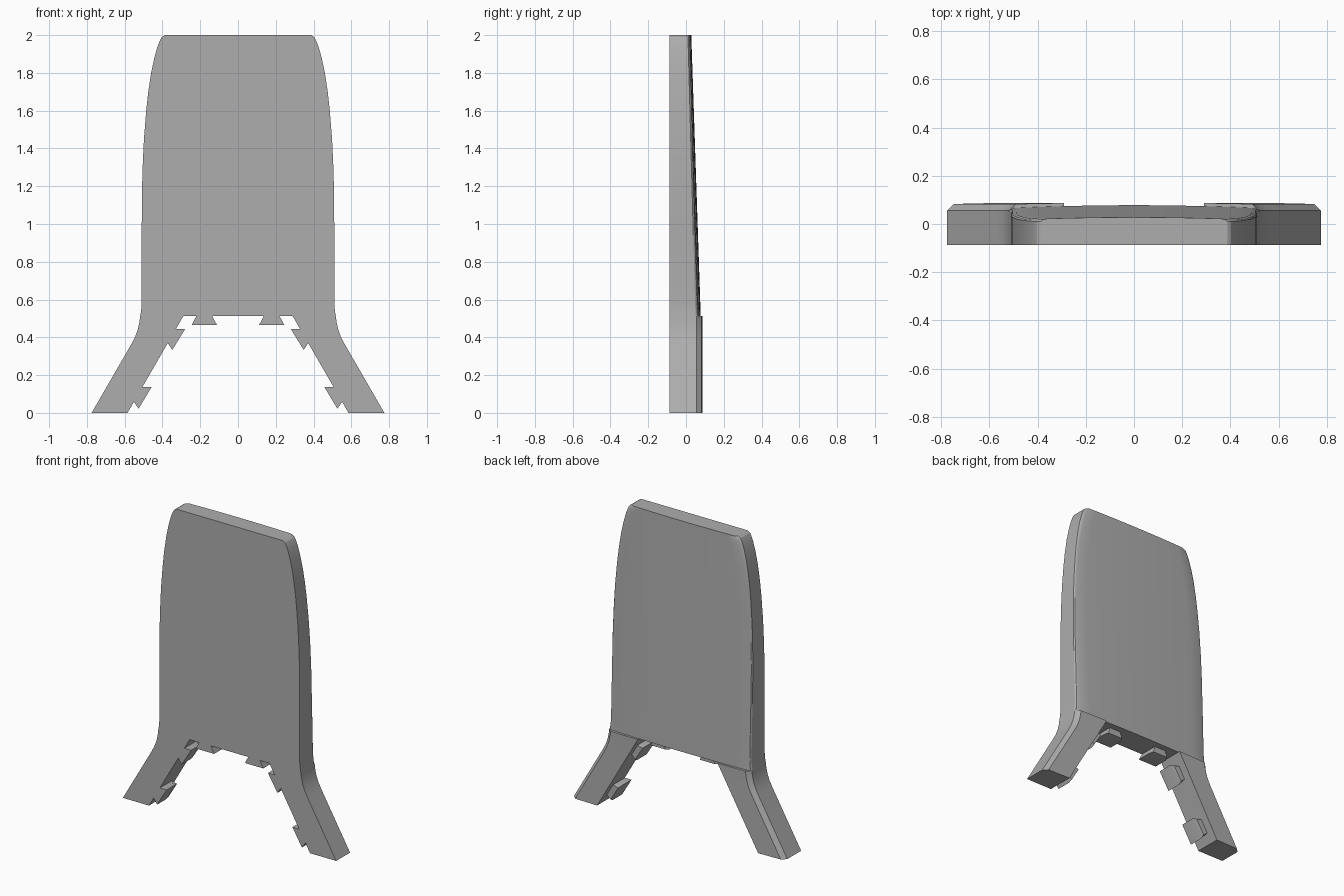
import bpy, bmesh, math

if "Cube" in bpy.data.objects:
    bpy.data.objects.remove(bpy.data.objects["Cube"])

FRONT = -0.088
SPLIT = 0.512          # height where the legs meet the panel

grey = bpy.data.materials.new("mid grey")
grey.diffuse_color = (0.42, 0.42, 0.42, 1)
grey.use_nodes = True
grey.node_tree.nodes["Principled BSDF"].inputs["Base Color"].default_value = grey.diffuse_color


def loft(name, rings):
    """Skin a stack of closed rings and cap both ends."""
    bm = bmesh.new()
    rows = [[bm.verts.new(p) for p in ring] for ring in rings]
    n = len(rows[0])
    for a, b in zip(rows, rows[1:]):
        for i in range(n):
            j = (i + 1) % n
            bm.faces.new((a[i], a[j], b[j], b[i]))
    bm.faces.new(rows[0])
    bm.faces.new(rows[-1])
    bmesh.ops.recalc_face_normals(bm, faces=bm.faces)
    me = bpy.data.meshes.new(name)
    bm.to_mesh(me)
    bm.free()
    ob = bpy.data.objects.new(name, me)
    bpy.context.collection.objects.link(ob)
    me.materials.append(grey)
    bpy.context.view_layer.objects.active = ob
    ob.select_set(True)
    bpy.ops.object.shade_smooth_by_angle(angle=math.radians(25))
    ob.select_set(False)
    return ob


# Back panel: tapering thickness, gently crowned back, softened side edges
outline = [(SPLIT, 0.518), (0.54, 0.513), (0.58, 0.51), (0.9, 0.51), (1.15, 0.509),
           (1.3, 0.505), (1.45, 0.498), (1.6, 0.486), (1.7, 0.475), (1.8, 0.460),
           (1.88, 0.443), (1.94, 0.426), (1.975, 0.412), (1.99, 0.403), (2.0, 0.388)]
rings = []
for z, w in outline:
    k = (z - SPLIT) / (2 - SPLIT)
    crest = 0.078 - 0.050 * k
    ring = [(-w, FRONT, z), (w, FRONT, z)]
    ring += [(w, crest - 0.028 + 0.01 * k, z), (w - 0.006, crest - 0.018 + 0.005 * k, z)]
    for i in range(13):
        x = (w - 0.02) * (1 - i / 6)
        ring.append((x, crest - 0.012 * (x / 0.5) ** 2, z))
    ring += [(-w + 0.006, crest - 0.018 + 0.005 * k, z), (-w, crest - 0.028 + 0.01 * k, z)]
    rings.append(ring)
loft("back_panel", rings)

# Splayed legs, bevelled along the outer back edge
leg_outer = [(0, 0.775), (0.36, 0.567), (0.40, 0.546), (0.44, 0.531), (0.48, 0.522), (SPLIT, 0.518)]
for s, side in ((1, "right"), (-1, "left")):
    rings = []
    for z, x in leg_outer:
        inner = 0.585 - 0.577 * z
        rings.append([(s * inner, FRONT, z), (s * inner, 0.087, z),
                      (s * (x - 0.028), 0.083, z), (s * x, 0.056, z), (s * x, FRONT, z)])
    loft(side + "_leg", rings)

    # Dovetail tabs: two on the leg, one under the panel
    tabs = {
        "upper_leg_tab": [(0.332, 0.445), (0.279, 0.445), (0.348, 0.333), (0.374, 0.373)],
        "lower_leg_tab": [(0.510, 0.137), (0.457, 0.137), (0.526, 0.022), (0.554, 0.062)],
        "panel_tab": [(0.138, 0.515), (0.112, 0.466), (0.245, 0.466), (0.219, 0.515)],
    }
    for name, pts in tabs.items():
        cx = sum(p[0] for p in pts) / 4
        cz = sum(p[1] for p in pts) / 4
        small = [(cx + (x - cx) * 0.8, cz + (z - cz) * 0.8) for x, z in pts]
        # the base stays seated while the free end narrows at the back
        small[0], small[3] = pts[0], pts[3]
        loft(side + "_" + name, [[(s * x, y, z) for x, z in ring]
                                 for y, ring in ((FRONT, pts), (0.01, pts), (0.035, small))])
